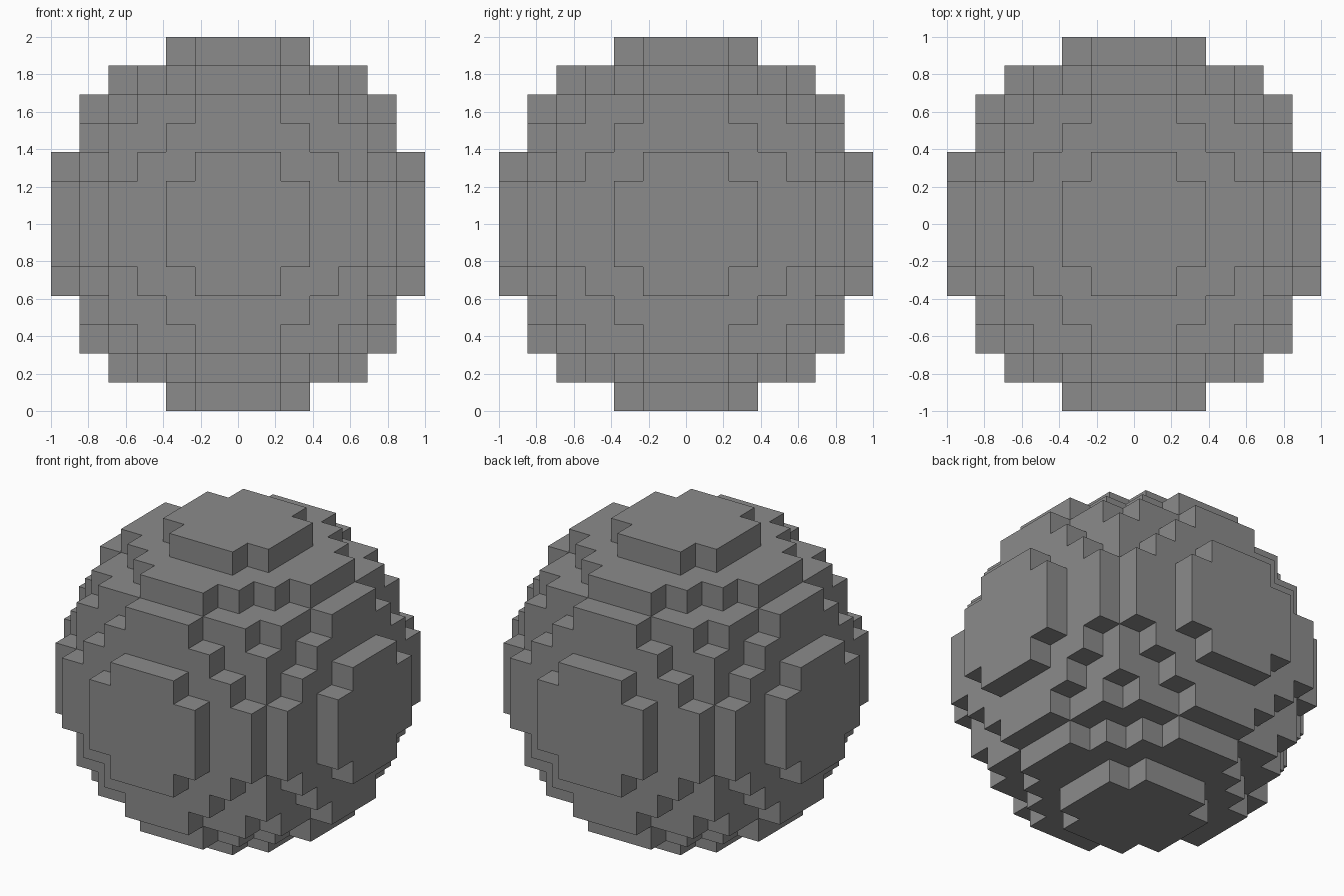
import bpy
import bmesh
from mathutils import Vector

cube = bpy.data.objects.get("Cube")
if cube:
    bpy.data.objects.remove(cube, do_unlink=True)

CELLS = 13               # blocks across the ball
HALF = CELLS // 2
SIZE = 2 / CELLS         # edge of one block
RADIUS = CELLS / 2


def filled(cell):
    """A block belongs to the ball when its centre lies inside the radius."""
    return cell.length_squared <= RADIUS ** 2


def add_face(bm, cell, axis, sign):
    """Add the square side of a block that faces along sign * axis."""
    normal, u, v = Vector(), Vector(), Vector()
    normal[axis] = sign / 2
    u[(axis + 1) % 3] = 0.5
    v[(axis + 2) % 3] = sign / 2
    centre = cell + normal
    corners = (centre - u - v, centre + u - v, centre + u + v, centre - u + v)
    bm.faces.new([bm.verts.new(c * SIZE + Vector((0, 0, 1))) for c in corners])


# Grey material
grey = bpy.data.materials.new("stone grey")
grey.use_nodes = True
colour = (0.26, 0.26, 0.26, 1)
grey.diffuse_color = colour
grey.node_tree.nodes["Principled BSDF"].inputs["Base Color"].default_value = colour

# Stepped ball: only the exposed sides of the blocks
bm = bmesh.new()
steps = range(-HALF, HALF + 1)
for cell in (Vector((x, y, z)) for x in steps for y in steps for z in steps):
    if not filled(cell):
        continue
    for axis in range(3):
        for sign in (-1, 1):
            neighbour = cell.copy()
            neighbour[axis] += sign
            if not filled(neighbour):
                add_face(bm, cell, axis, sign)
bmesh.ops.remove_doubles(bm, verts=bm.verts, dist=SIZE / 100)

mesh = bpy.data.meshes.new("block_sphere")
bm.to_mesh(mesh)
bm.free()
mesh.materials.append(grey)
ball = bpy.data.objects.new("block_sphere", mesh)
bpy.context.collection.objects.link(ball)
